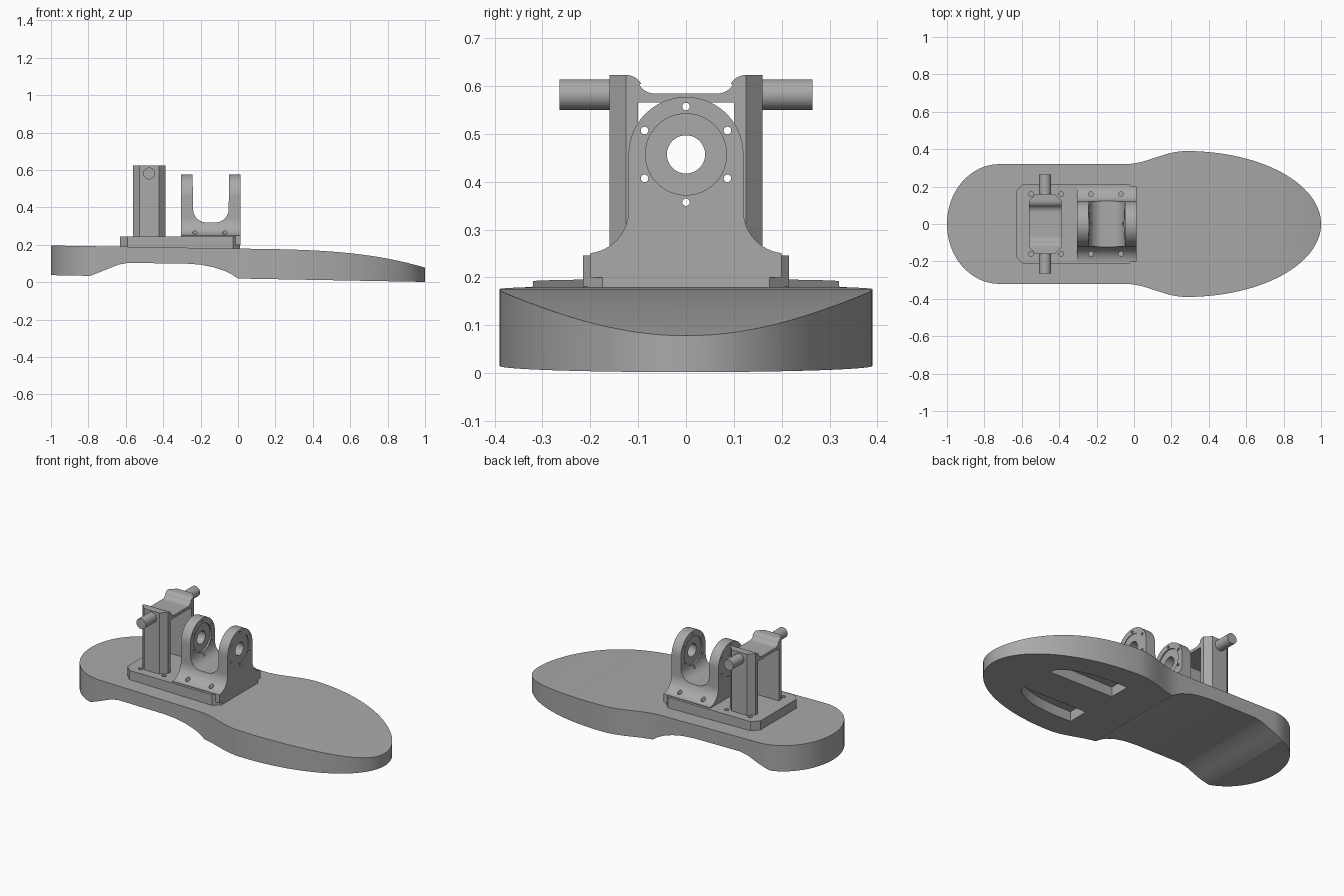
import bpy, bmesh
from math import pi, sin, cos, radians
from mathutils import Vector

cube = bpy.data.objects.get("Cube")
if cube:
    bpy.data.objects.remove(cube, do_unlink=True)

grey = bpy.data.materials.new("plain grey")
grey.use_nodes = True
grey.diffuse_color = (0.4, 0.4, 0.4, 1)
grey.node_tree.nodes["Principled BSDF"].inputs["Base Color"].default_value = (0.4, 0.4, 0.4, 1)


def prism(name, points, axis, lo, hi):
    """Extrude a 2D outline along an axis; the 2D pair is the other two axes in order."""
    bm = bmesh.new()

    def place(p, d):
        co = list(p)
        co.insert("xyz".index(axis), d)
        return bm.verts.new(co)
    face = bm.faces.new([place(p, lo) for p in points])
    new = bmesh.ops.extrude_face_region(bm, geom=[face])["geom"]
    shift = Vector([hi - lo if a == axis else 0 for a in "xyz"])
    bmesh.ops.translate(bm, vec=shift, verts=[g for g in new if isinstance(g, bmesh.types.BMVert)])
    bmesh.ops.recalc_face_normals(bm, faces=bm.faces)
    mesh = bpy.data.meshes.new(name)
    bm.to_mesh(mesh)
    bm.free()
    mesh.materials.append(grey)
    obj = bpy.data.objects.new(name, mesh)
    bpy.context.collection.objects.link(obj)
    return obj


def arc(cx, cy, rx, ry, start, end, n=16):
    return [(cx + rx * cos(radians(start + (end - start) * i / n)),
             cy + ry * sin(radians(start + (end - start) * i / n))) for i in range(n + 1)]


def rod(name, cx, cy, r, axis, lo, hi, n=32):
    return prism(name, arc(cx, cy, r, r, 0, 360, n)[:-1], axis, lo, hi)


def octagon(x0, x1, y, c):
    return [(x0 + c, -y), (x1 - c, -y), (x1, c - y), (x1, y - c),
            (x1 - c, y), (x0 + c, y), (x0, y - c), (x0, c - y)]


def mirrored(half):
    """Close an outline that runs on the positive side with its mirror image."""
    return half + [(-a, b) for a, b in reversed(half) if abs(a) > 1e-5]


def select(obj):
    bpy.ops.object.select_all(action='DESELECT')
    obj.select_set(True)
    bpy.context.view_layer.objects.active = obj


def combine(obj, tool, operation='DIFFERENCE'):
    mod = obj.modifiers.new("cut", 'BOOLEAN')
    mod.operation, mod.solver, mod.object = operation, 'EXACT', tool
    select(obj)
    bpy.ops.object.modifier_apply(modifier=mod.name)
    bpy.data.objects.remove(tool, do_unlink=True)


def smooth(obj):
    select(obj)
    bpy.ops.object.shade_smooth_by_angle(angle=radians(30))


# Sole: plan outline intersected with the side profile
side = arc(0.28, 0, 0.72, 0.39, 0, 90, 28)
side += [(0.28 - 0.33 * i / 12, 0.355 + 0.035 * cos(pi * i / 12)) for i in range(1, 13)]
side += arc(-0.72, 0, 0.28, 0.32, 90, 180, 20)
plan = side + [(x, -y) for x, y in reversed(side[1:-1])]
sole = prism("sole", plan, 'z', -0.1, 0.3)
top = [(-1.1, 0.198), (-0.6, 0.19), (0, 0.18)]
top += [(x / 20, 0.18 - 0.012 * x / 20 - 0.09 * (x / 20) ** 3.2) for x in range(2, 23)]
arch = [(1.1, 0), (0, 0.02), (-0.03, 0.04), (-0.07, 0.06), (-0.13, 0.08), (-0.2, 0.094),
        (-0.28, 0.1), (-0.59, 0.103), (-0.64, 0.094), (-0.7, 0.07), (-0.79, 0.034), (-1.1, 0.04)]
combine(sole, prism("profile", top + arch, 'y', -0.6, 0.6), 'INTERSECT')

# Two curved pockets under the forefoot
for s in (-1, 1):
    pocket = [(0.25, 0.11 * s), (0.69, 0.11 * s)] + arc(0.35, 0.11 * s, 0.34, 0.13 * s, 10, 90, 12)
    pocket += [(0.25, 0.24 * s)]
    combine(sole, prism("pocket", pocket, 'z', -0.1, 0.075))
smooth(sole)

# Mounting plate with chamfered corners
plate = prism("mounting_plate", octagon(-0.63, 0.012, 0.215, 0.04), 'z', 0.172, 0.246)

# Clevis: flared ear outline with a rounded slot between the ears
half = [(0.2, 0.2), (0.2, 0.251)] + arc(0.21, 0.34, 0.09, 0.09, 264, 180, 12)
half += arc(0, 0.457, 0.12, 0.12, 0, 90, 24)
clevis = prism("clevis", mirrored(half), 'x', -0.305, 0.014)
slot = [(-0.245, 0.7), (-0.24, 0.4)] + arc(-0.17, 0.39, 0.07, 0.07, 180, 270, 10)
slot += arc(-0.12, 0.39, 0.07, 0.07, 270, 360, 10) + [(-0.046, 0.7)]
combine(clevis, prism("slot", slot, 'y', -0.3, 0.3))

# Pivot bore, shallow bearing seats and ring of screw holes
combine(clevis, rod("bore", 0, 0.457, 0.04, 'x', -0.5, 0.2))
for lo, hi in ((-0.32, -0.301), (-0.25, -0.235), (-0.06, -0.042), (0.01, 0.03)):
    combine(clevis, rod("seat", 0, 0.457, 0.085, 'x', lo, hi, 48))
for i in range(6):
    a = pi / 6 + i * pi / 3
    combine(clevis, rod("screw", 0.1 * cos(a), 0.457 + 0.1 * sin(a), 0.008, 'x', -0.5, 0.2, 12))

# Plate screw holes, running through the clevis flare as well
for s in (-1, 1):
    for i in range(4):
        x = -0.55 + 0.16 * i
        combine(plate, rod("hole", x, 0.16 * s, 0.013, 'z', 0.2, 0.4, 16))
        if i > 1:
            combine(clevis, rod("hole", x, 0.16 * s, 0.013, 'z', 0.1, 0.3, 16))
smooth(plate)
smooth(clevis)

# Rear frame: chamfered column, saddle top, open window below the bridge
frame = prism("rear_frame", octagon(-0.562, -0.388, 0.16, 0.035), 'z', 0.235, 0.7)
saddle = arc(0.125, 0.587, 0.036, 0.036, 90, 150, 8) + arc(0.065, 0.622, 0.038, 0.038, 330, 270, 8)
saddle = [(0.3, 0.8), (0.3, 0.623)] + saddle
combine(frame, prism("saddle", mirrored(saddle), 'x', -0.7, -0.2))
window = [(-0.1, 0.2), (0.1, 0.2), (0.1, 0.566), (-0.1, 0.566)]
combine(frame, prism("window", window, 'x', -0.7, -0.2))
smooth(frame)

# Side pins
for s, name in ((-1, "front_pin"), (1, "back_pin")):
    smooth(rod(name, -0.475, 0.582, 0.032, 'y', 0.15 * s, 0.264 * s))
